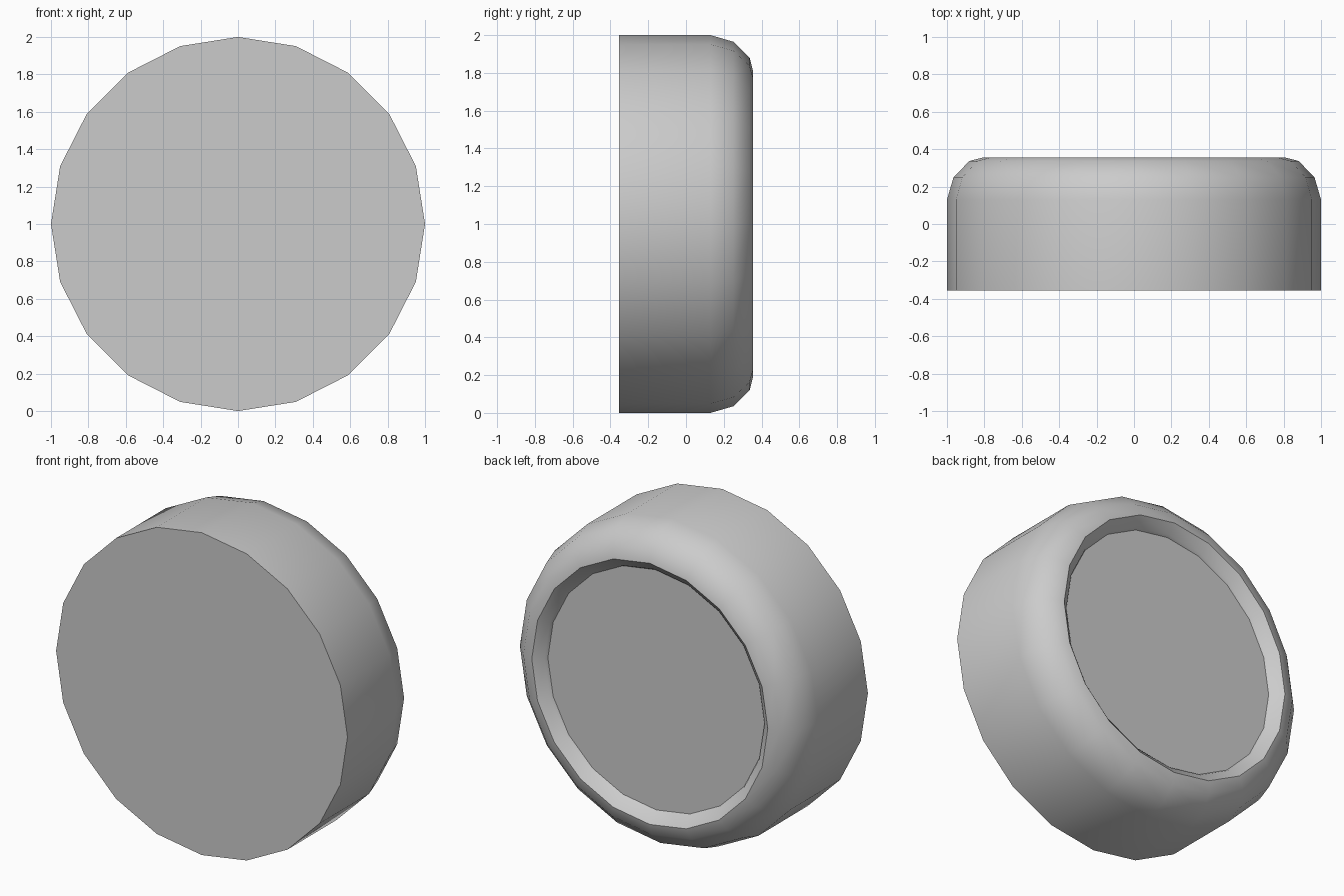
import bpy, bmesh, math

if "Cube" in bpy.data.objects:
    bpy.data.objects.remove(bpy.data.objects["Cube"])

SIDES = 20


def lathe(name, profile):
    """Turn (radius, y) points about the y axis and cap both ends."""
    bm = bmesh.new()
    rings = []
    for r, y in profile:
        ring = []
        for i in range(SIDES):
            a = 2 * math.pi * i / SIDES
            ring.append(bm.verts.new((r * math.cos(a), y, 1 + r * math.sin(a))))
        rings.append(ring)
    for a, b in zip(rings, rings[1:]):
        for i in range(SIDES):
            j = (i + 1) % SIDES
            bm.faces.new((a[i], a[j], b[j], b[i]))
    bm.faces.new(rings[0])
    bm.faces.new(rings[-1])
    bmesh.ops.recalc_face_normals(bm, faces=bm.faces)
    mesh = bpy.data.meshes.new(name)
    bm.to_mesh(mesh)
    bm.free()
    obj = bpy.data.objects.new(name, mesh)
    bpy.context.collection.objects.link(obj)
    bpy.ops.object.select_all(action='DESELECT')
    obj.select_set(True)
    bpy.context.view_layer.objects.active = obj
    bpy.ops.object.shade_smooth_by_angle(angle=math.radians(35))
    return obj


# Round body: flat front, rounded back shoulder, shallow recess with a small step
lathe("round_body", [
    (1.0, -0.355), (1.0, 0.13), (0.965, 0.25), (0.88, 0.337), (0.81, 0.355),
    (0.755, 0.308), (0.745, 0.29),
])
